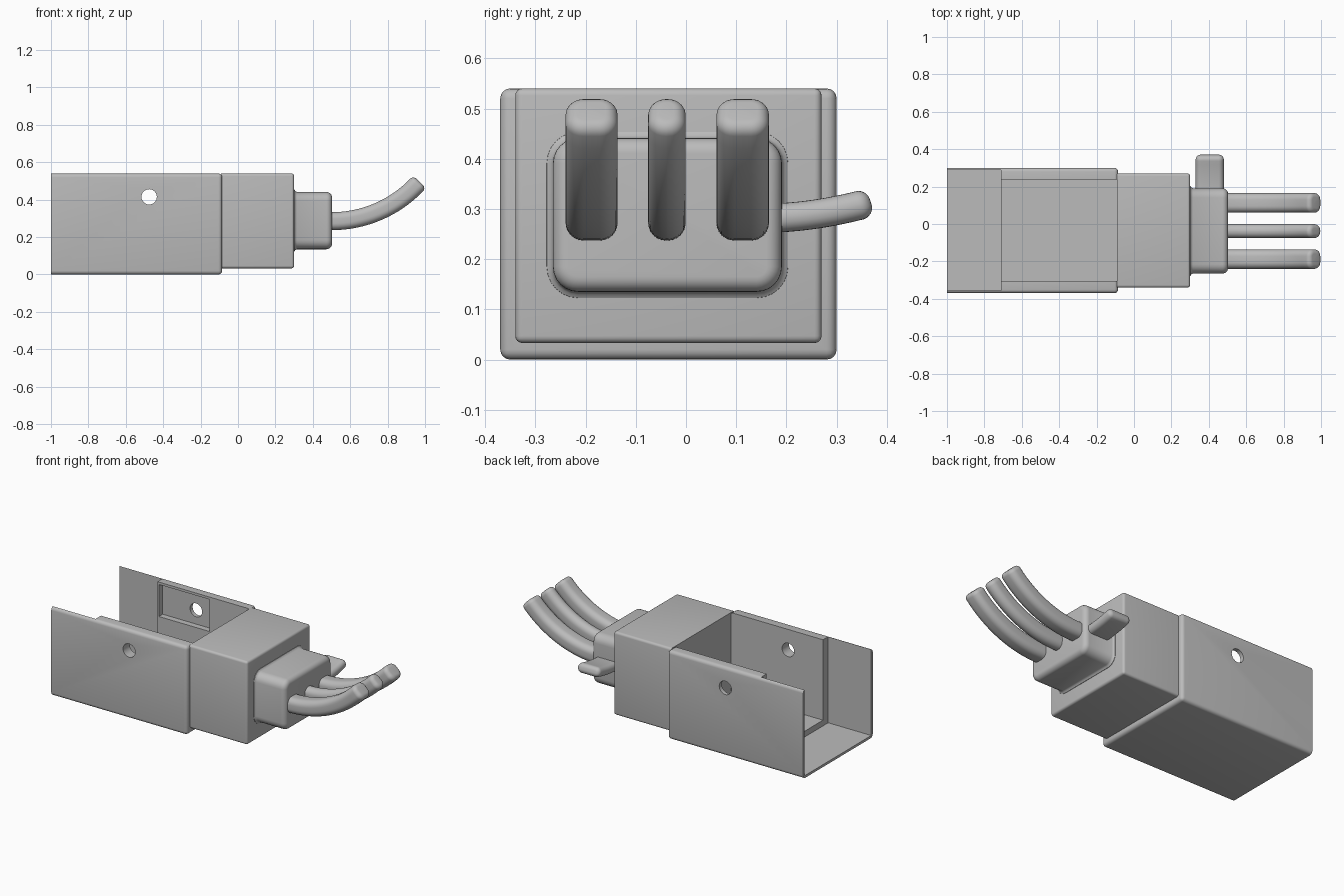
import bpy, bmesh, math
from mathutils import Vector

if "Cube" in bpy.data.objects:
    bpy.data.objects.remove(bpy.data.objects["Cube"])

grey = bpy.data.materials.new("plain grey")
grey.use_nodes = True
colour = (0.5, 0.5, 0.5, 1)
grey.diffuse_color = colour
grey.node_tree.nodes["Principled BSDF"].inputs["Base Color"].default_value = colour


def finish(bm, name):
    bmesh.ops.recalc_face_normals(bm, faces=bm.faces)
    mesh = bpy.data.meshes.new(name)
    bm.to_mesh(mesh)
    bm.free()
    mesh.materials.append(grey)
    obj = bpy.data.objects.new(name, mesh)
    bpy.context.collection.objects.link(obj)
    return obj


def smooth(obj):
    bpy.ops.object.select_all(action="DESELECT")
    obj.select_set(True)
    bpy.context.view_layer.objects.active = obj
    bpy.ops.object.shade_smooth_by_angle(angle=math.radians(35))


def box(name, low, high, radius=0):
    """Box whose edges are rounded, except around its -x end."""
    low, high = Vector(low), Vector(high)
    bm = bmesh.new()
    bmesh.ops.create_cube(bm, size=1)
    for v in bm.verts:
        v.co = Vector(a + (b - a) * (c + 0.5) for a, b, c in zip(low, high, v.co))
    if radius:
        edges = [e for e in bm.edges if any(v.co.x > low.x + 0.01 for v in e.verts)]
        bmesh.ops.bevel(bm, geom=edges, offset=radius, segments=4, profile=0.5,
                        affect="EDGES", clamp_overlap=True)
    return finish(bm, name)


def cut(obj, cutter):
    cutter.hide_render = True
    mod = obj.modifiers.new("cut", "BOOLEAN")
    mod.operation, mod.object, mod.solver = "DIFFERENCE", cutter, "EXACT"
    bpy.context.view_layer.objects.active = obj
    bpy.ops.object.modifier_apply(modifier=mod.name)
    bpy.data.objects.remove(cutter)


def sweep(name, width, height, radius, stations):
    """Rounded rectangle along stations of (centre, width axis, height axis, inset)."""
    bm = bmesh.new()
    rings = []
    for centre, u, v, inset in stations:
        r = max(radius - inset, 0.003)
        w, h = width / 2 - inset - r, height / 2 - inset - r
        ring = []
        for q, (sx, sy) in enumerate([(1, 1), (-1, 1), (-1, -1), (1, -1)]):
            for k in range(7):
                a = math.pi / 2 * (q + k / 6)
                ring.append(bm.verts.new(centre + u * (sx * w + r * math.cos(a))
                                         + v * (sy * h + r * math.sin(a))))
        rings.append(ring)
    for a, b in zip(rings, rings[1:]):
        for i in range(len(a)):
            j = (i + 1) % len(a)
            bm.faces.new((a[i], a[j], b[j], b[i]))
    bm.faces.new(rings[0])
    bm.faces.new(rings[-1])
    obj = finish(bm, name)
    smooth(obj)
    return obj


def tip(centre, forward, u, v, r):
    """Stations that round off the end of a sweep."""
    angles = [math.pi / 2 * k / 6 for k in range(7)]
    return [(centre + forward * r * math.sin(a), u, v, r * (1 - math.cos(a)))
            for a in angles]


X, Y, Z = Vector((1, 0, 0)), Vector((0, 1, 0)), Vector((0, 0, 1))

# Sleeve: open at the top and rear, with a thicker lining further in
sleeve = box("sleeve", (-1, -0.37, 0), (-0.085, 0.30, 0.54), 0.02)
cut(sleeve, box("rear_cavity", (-1.2, -0.355, 0.015), (-0.71, 0.288, 0.8)))
cut(sleeve, box("inner_cavity", (-0.8, -0.305, 0.05), (0.1, 0.238, 0.8)))
cut(sleeve, box("side_pocket", (-0.70, 0.1, 0.33), (-0.36, 0.275, 0.525)))

# Bolt hole through both side walls
bm = bmesh.new()
bmesh.ops.create_cone(bm, cap_ends=True, segments=32, radius1=0.041, radius2=0.041, depth=2)
for vert in bm.verts:
    vert.co = Vector((vert.co.x - 0.475, vert.co.z, vert.co.y + 0.415))
cut(sleeve, finish(bm, "bolt_hole"))
smooth(sleeve)

# Solid block closing the sleeve
smooth(box("body_block", (-0.09, -0.34, 0.033), (0.30, 0.27, 0.54), 0.014))

# Palm with a small flare where it meets the block
mid = Vector((0, -0.037, 0.288))
palm = [(mid + X * x, Y, Z, i) for x, i in
        [(0.29, -0.014), (0.302, -0.012), (0.306, -0.005), (0.315, 0)]]
palm += tip(mid + X * 0.473, X, Y, Z, 0.03)
sweep("palm", 0.456, 0.306, 0.05, palm)

# Three fingers bending upward along an arc
bend, arc_radius = math.radians(46), 0.632
for name, y, width in [("front_finger", -0.188, 0.104),
                       ("middle_finger", -0.038, 0.075),
                       ("back_finger", 0.113, 0.105)]:
    path = [(Vector((0.47, y, 0.285)), Y, Z, 0)]
    for k in range(17):
        a = bend * k / 16
        centre = Vector((0.5 + arc_radius * math.sin(a), y,
                         0.285 + arc_radius * (1 - math.cos(a))))
        forward = Vector((math.cos(a), 0, math.sin(a)))
        up = Vector((-math.sin(a), 0, math.cos(a)))
        path.append((centre, Y, up, 0))
    path += tip(centre, forward, Y, up, 0.024)[1:]
    sweep(name, width, 0.096, 0.036, path)

# Thumb reaching out of the back of the palm
path = []
for k in range(11):
    t = k / 10
    a = math.radians(18) * t
    centre = Vector((0.405, 0.14 + 0.205 * t, 0.281 + 0.026 * t * t))
    forward = Vector((0, math.cos(a), math.sin(a)))
    up = Vector((0, -math.sin(a), math.cos(a)))
    path.append((centre, X, up, 0))
path += tip(centre, forward, X, up, 0.024)[1:]
sweep("thumb", 0.15, 0.058, 0.027, path)
